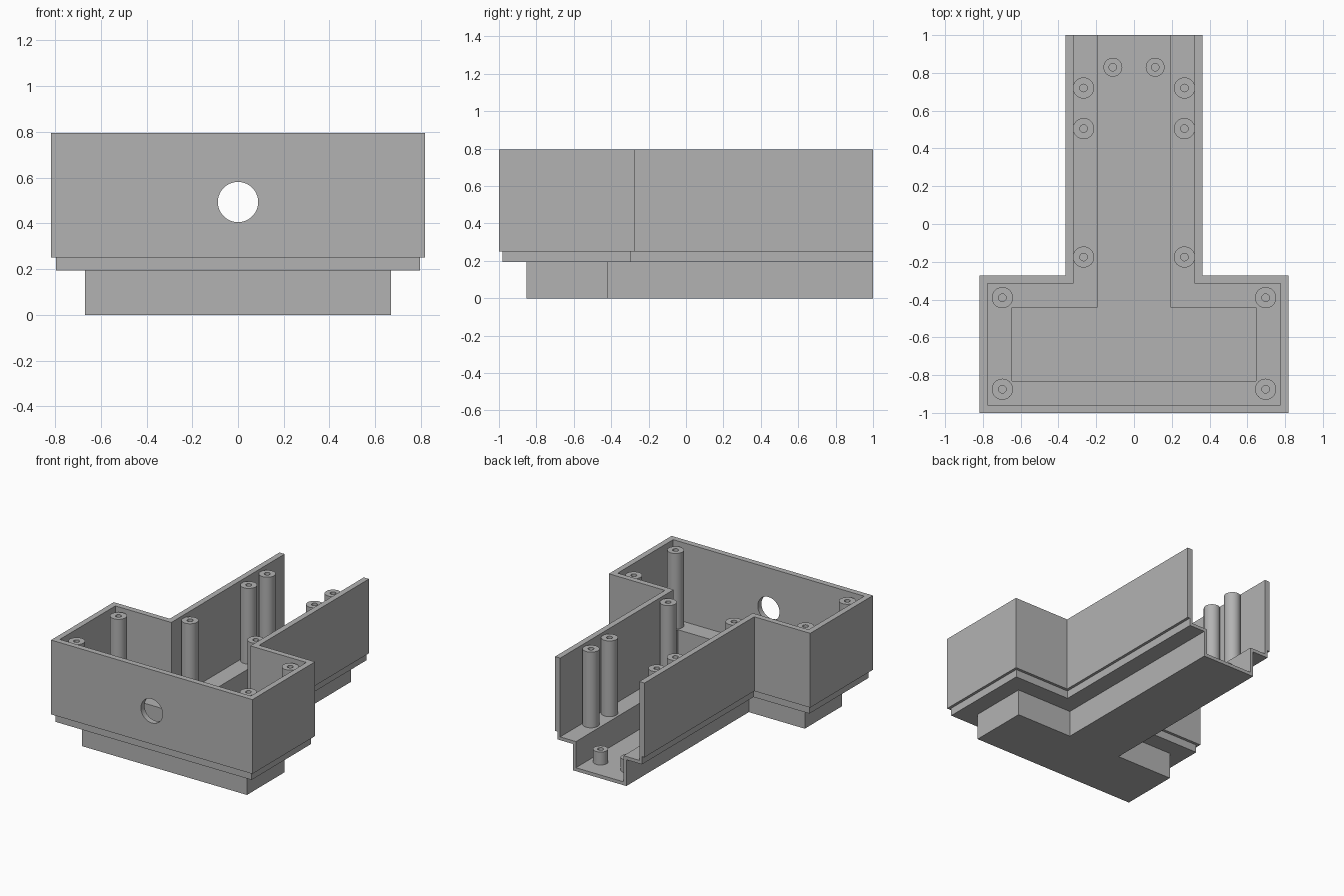
import bpy, bmesh, math
from mathutils import Matrix

cube = bpy.data.objects.get("Cube")
if cube:
    bpy.data.objects.remove(cube, do_unlink=True)

grey = bpy.data.materials.new("mid_grey")
grey.use_nodes = True
colour = (0.45, 0.45, 0.45, 1)
grey.diffuse_color = colour
grey.node_tree.nodes["Principled BSDF"].inputs["Base Color"].default_value = colour


def make_object(name, bm):
    bmesh.ops.recalc_face_normals(bm, faces=bm.faces)
    mesh = bpy.data.meshes.new(name)
    bm.to_mesh(mesh)
    bm.free()
    mesh.materials.append(grey)
    obj = bpy.data.objects.new(name, mesh)
    bpy.context.collection.objects.link(obj)
    return obj


def activate(obj):
    bpy.ops.object.select_all(action='DESELECT')
    obj.select_set(True)
    bpy.context.view_layer.objects.active = obj


def smooth(obj):
    activate(obj)
    bpy.ops.object.shade_smooth_by_angle(angle=math.radians(35))


def t_path(inset):
    """T-shaped outline, open at the back, moved inward by inset."""
    half = [(0.363 - inset, 1), (0.363 - inset, -0.273 - inset),
            (0.817 - inset, -0.273 - inset), (0.817 - inset, -1 + inset)]
    return half + [(-x, y) for x, y in reversed(half)]


# Case: wall section (inset, height) swept along the T outline
section = [(0.17, 0.025), (0.17, 0.217), (0.042, 0.217), (0.042, 0.795),
           (0, 0.795), (0, 0.25), (0.02, 0.25), (0.02, 0.193),
           (0.147, 0.193), (0.147, 0)]
bm = bmesh.new()
rows = [[bm.verts.new((x, y, z)) for x, y in t_path(d)] for d, z in section]
for a, b in zip(rows, rows[1:]):
    for i in range(len(a) - 1):
        bm.faces.new((a[i], a[i + 1], b[i + 1], b[i]))
bm.faces.new(rows[0])     # inner floor
bm.faces.new(rows[-1])    # underside
bm.faces.new([r[0] for r in rows] + [r[-1] for r in reversed(rows)])  # open end
case = make_object("case", bm)

# Round opening in the front wall
bm = bmesh.new()
bmesh.ops.create_cone(bm, cap_ends=True, segments=64, radius1=0.088,
                      radius2=0.088, depth=0.3,
                      matrix=Matrix.Translation((0, -1, 0.493))
                      @ Matrix.Rotation(math.pi / 2, 4, 'X'))
cutter = make_object("front_opening_cutter", bm)
cutter.hide_render = True
cut = case.modifiers.new("front_opening", 'BOOLEAN')
cut.operation = 'DIFFERENCE'
cut.solver = 'EXACT'
cut.object = cutter
activate(case)
bpy.ops.object.modifier_apply(modifier=cut.name)
bpy.data.objects.remove(cutter, do_unlink=True)
smooth(case)


# Screw posts: hollow cylinders
def post(name, x, y, bottom, top, radius=0.056, bore=0.02, sides=32):
    bm = bmesh.new()
    rings = []
    for r, z in [(radius, bottom), (radius, top), (bore, top), (bore, bottom)]:
        rings.append([bm.verts.new((x + r * math.cos(t), y + r * math.sin(t), z))
                      for t in (2 * math.pi * i / sides for i in range(sides))])
    for k, a in enumerate(rings):
        b = rings[(k + 1) % len(rings)]
        for i in range(sides):
            j = (i + 1) % sides
            bm.faces.new((a[i], a[j], b[j], b[i]))
    smooth(make_object(name, bm))


tall_spots = [(0.267, 0.72), (0.267, 0.505), (0.267, -0.175),
              (0.697, -0.39), (0.697, -0.875)]
for side, s in (("left", 1), ("right", -1)):
    for n, (x, y) in enumerate(tall_spots, 1):
        post(f"tall_post_{side}_{n}", s * x, y, 0.21, 0.772)
    post(f"short_post_{side}", s * 0.112, 0.83, 0.02, 0.12, radius=0.05)
